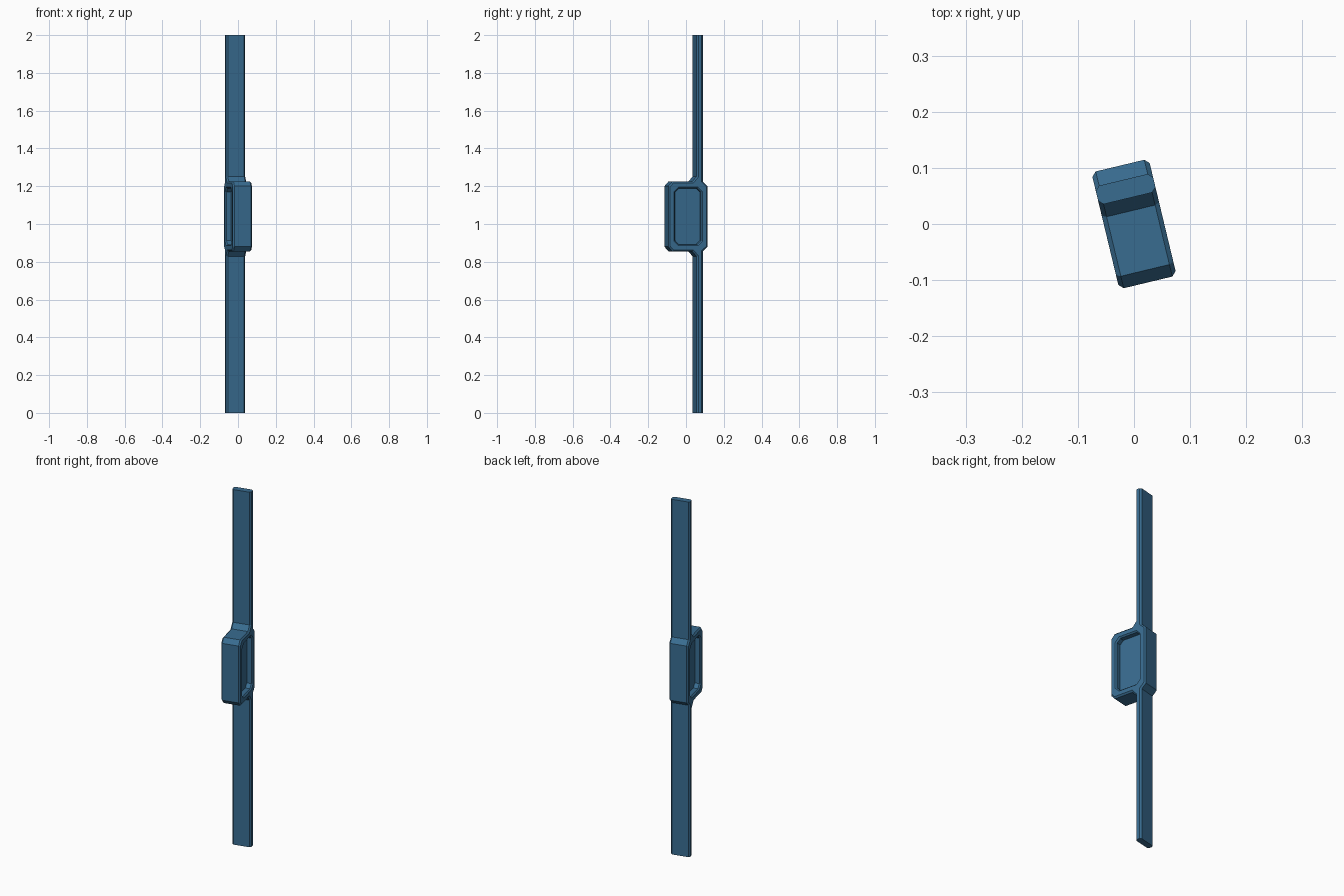
import bpy, bmesh, math
from mathutils import Vector

if "Cube" in bpy.data.objects:
    bpy.data.objects.remove(bpy.data.objects["Cube"])

ANGLE = math.radians(13.5)
MID = 1.04      # height of the case centre
HALF_W = 0.0525
BEVEL = 0.008


def inset(pts, d):
    """Mitred inward offset of a counter-clockwise (y, z) outline."""
    out = []
    n = len(pts)
    for i, p in enumerate(pts):
        p = Vector(p)
        e1 = (p - Vector(pts[i - 1])).normalized()
        e2 = (Vector(pts[(i + 1) % n]) - p).normalized()
        n1, n2 = Vector((-e1.y, e1.x)), Vector((-e2.y, e2.x))
        q = p + (n1 + n2) * d / (1 + n1.dot(n2))
        if p.y in (0, 2):          # keep the strap ends flush
            q.y = p.y
        out.append((q.x, q.y))
    return out


def loft(name, rings):
    """Solid through outlines given as (x, [(y, z), ...])."""
    bm = bmesh.new()
    loops = [[bm.verts.new((x, y, z)) for y, z in pts] for x, pts in rings]
    for a, b in zip(loops, loops[1:]):
        for i in range(len(a)):
            j = (i + 1) % len(a)
            bm.faces.new((a[i], a[j], b[j], b[i]))
    bm.faces.new(loops[0])
    bm.faces.new(loops[-1])
    bmesh.ops.recalc_face_normals(bm, faces=bm.faces)
    me = bpy.data.meshes.new(name)
    bm.to_mesh(me)
    bm.free()
    ob = bpy.data.objects.new(name, me)
    ob.rotation_euler.z = ANGLE
    bpy.context.collection.objects.link(ob)
    return ob


# Side outline: strap running through a chamfered case
back, front = 0.081, 0.047
outline = [(back, 0), (back, MID - 0.185), (0.107, MID - 0.16),
           (0.107, MID + 0.16), (back, MID + 0.185), (back, 2),
           (front, 2), (front, MID + 0.212), (0.024, MID + 0.185),
           (-0.085, MID + 0.185), (-0.107, MID + 0.16),
           (-0.107, MID - 0.16), (-0.085, MID - 0.185),
           (0.024, MID - 0.185), (front, MID - 0.212), (front, 0)]
small = inset(outline, BEVEL)
body = loft("strap_and_case", [(-HALF_W, small), (-HALF_W + BEVEL, outline),
                               (HALF_W - BEVEL, outline), (HALF_W, small)])

# Recessed windows with a bevelled rim on both sides
hy, hz, c = 0.077, 0.155, 0.024
window = [(hy, -hz + c), (hy, hz - c), (hy - c, hz), (-hy + c, hz),
          (-hy, hz - c), (-hy, -hz + c), (-hy + c, -hz), (hy - c, -hz)]
window = [(y, z + MID) for y, z in window]
rim = inset(window, 0.007)
for s, side in ((1, "right"), (-1, "left")):
    cutter = loft(side + "_window_cutter",
                  [(s * (HALF_W + 0.007), inset(window, -0.007)),
                   (s * (HALF_W - 0.007), rim),
                   (s * (HALF_W - 0.032), rim)])
    cutter.hide_render = True
    cutter.hide_viewport = True
    mod = body.modifiers.new(side + "_window", 'BOOLEAN')
    mod.operation = 'DIFFERENCE'
    mod.solver = 'EXACT'
    mod.object = cutter

# Blue finish
mat = bpy.data.materials.new("blue")
mat.diffuse_color = (0.04, 0.15, 0.28, 1)
mat.use_nodes = True
mat.node_tree.nodes["Principled BSDF"].inputs["Base Color"].default_value = mat.diffuse_color
body.data.materials.append(mat)
